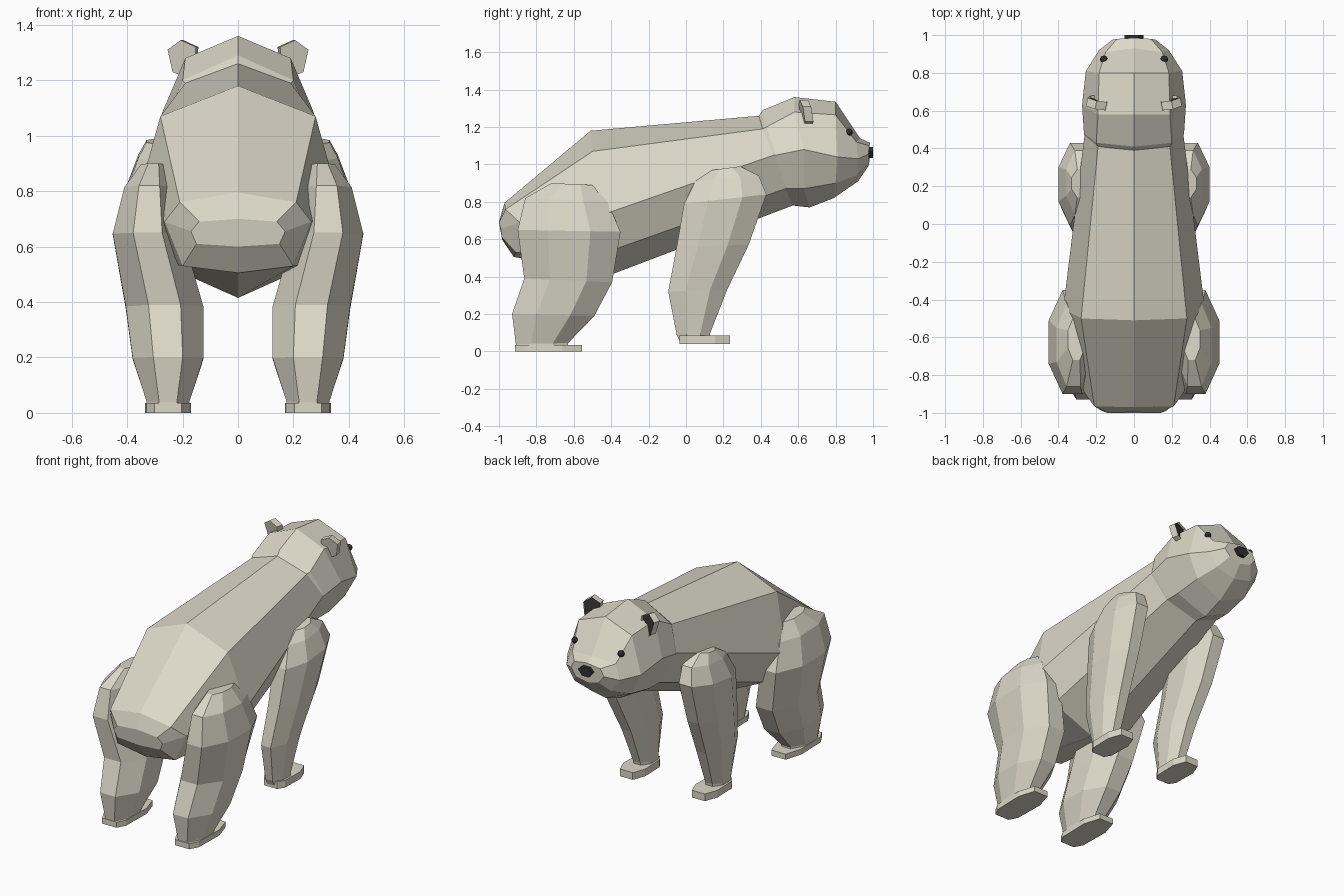
import bpy, bmesh, math
from mathutils import Vector, Matrix

if "Cube" in bpy.data.objects:
    bpy.data.objects.remove(bpy.data.objects["Cube"])


def material(name, col):
    m = bpy.data.materials.new(name)
    m.diffuse_color = (*col, 1)
    m.use_nodes = True
    m.node_tree.nodes["Principled BSDF"].inputs["Base Color"].default_value = m.diffuse_color
    return m


FUR = material("fur", (0.72, 0.69, 0.58))
DARK = material("dark", (0.03, 0.03, 0.03))


def finish(name, bm, mats, mirror=False):
    bmesh.ops.recalc_face_normals(bm, faces=bm.faces)
    me = bpy.data.meshes.new(name)
    bm.to_mesh(me)
    bm.free()
    for m in mats:
        me.materials.append(m)
    ob = bpy.data.objects.new(name, me)
    bpy.context.collection.objects.link(ob)
    if mirror:
        ob.modifiers.new("Mirror", 'MIRROR').use_mirror_merge = False
    return ob


def loft(bm, rings):
    """Skin a list of closed point rings and cap both ends."""
    vs = [[bm.verts.new(p) for p in r] for r in rings]
    n = len(vs[0])
    for a, b in zip(vs, vs[1:]):
        for i in range(n):
            j = (i + 1) % n
            bm.faces.new((a[i], a[j], b[j], b[i]))
    bm.faces.new(vs[0])
    return bm.faces.new(vs[-1])


def mirrored(half):
    """Half section from top centre to bottom centre -> full ring."""
    return half + [(-x, y, z) for x, y, z in half[-2:0:-1]]


# torso: rump to neck, each half section runs top to bottom
torso = [
    [(0, -.995, .70), (.14, -1.0, .69), (.17, -.99, .655), (.15, -.985, .61), (0, -.985, .60)],
    [(0, -.97, .795), (.21, -.965, .76), (.265, -.89, .69), (.20, -.91, .53), (0, -.92, .505)],
    [(0, -.51, 1.18), (.28, -.50, 1.07), (.375, -.45, .73), (.28, -.40, .54), (0, -.39, .415)],
    [(0, .39, 1.26), (.19, .41, 1.19), (.262, .47, 1.05), (.19, .53, .87), (0, .57, .78)],
]
# head: brow to muzzle
head = [
    [(0, .41, 1.29), (.20, .43, 1.20), (.265, .48, 1.05), (.19, .54, .87), (0, .575, .78)],
    [(0, .58, 1.36), (.19, .58, 1.28), (.275, .63, 1.08), (.19, .63, .87), (0, .66, .77)],
    [(0, .80, 1.335), (.185, .80, 1.265), (.255, .81, 1.04), (.18, .80, .90), (0, .79, .82)],
    [(0, .93, 1.14), (.15, .91, 1.12), (.185, .92, 1.03), (.13, .92, .945), (0, .92, .91)],
    [(0, .985, 1.115), (.09, .98, 1.10), (.115, .975, 1.055), (.08, .98, 1.01), (0, .975, .99)],
]
bm = bmesh.new()
loft(bm, [mirrored(r) for r in torso + head])
finish("body_and_head", bm, [FUR])


def leg(name, sections, foot, foot_z):
    """sections: x min, x max, y back, y front, z back, z front."""
    bm = bmesh.new()
    rings = []
    for x0, x1, y0, y1, z0, z1 in sections:
        ring = []
        for k in range(8):
            a = math.pi / 8 + k * math.pi / 4
            c, s = math.cos(a) / .924, math.sin(a) / .924
            ring.append(((x0 + x1) / 2 + c * (x1 - x0) / 2,
                         (y0 + y1) / 2 + s * (y1 - y0) / 2,
                         (z0 + z1) / 2 + s * (z1 - z0) / 2))
        rings.append(ring)
    loft(bm, rings)
    # flat paw plate
    x0, x1, y0, y1 = foot
    cx, w = (x0 + x1) / 2, (x1 - x0) / 2
    outline = [(-.6, 0), (-.95, .15), (-1, .7), (-.6, 1), (.6, 1), (1, .7), (.95, .15), (.6, 0)]
    loft(bm, [[(cx + u * w, y0 + v * (y1 - y0), z) for u, v in outline] for z in foot_z])
    finish(name, bm, [FUR], True)


leg("hind_leg", [
    (.26, .35, -.72, -.50, .90, .89),
    (.23, .41, -.86, -.42, .82, .80),
    (.20, .452, -.90, -.35, .65, .64),
    (.125, .405, -.865, -.395, .39, .37),
    (.125, .38, -.93, -.49, .20, .19),
    (.175, .33, -.91, -.63, .04, .045),
    (.175, .33, -.91, -.63, 0, 0),
], (.17, .335, -.915, -.555), (0, .035))

leg("front_leg", [
    (.23, .33, .14, .29, .97, .99),
    (.20, .36, .05, .39, .91, .94),
    (.19, .40, -.01, .43, .79, .84),
    (.19, .375, -.05, .335, .56, .57),
    (.18, .34, -.095, .22, .32, .33),
    (.19, .31, -.05, .13, .09, .10),
    (.19, .31, -.03, .12, .045, .045),
], (.175, .325, -.035, .235), (.04, .085))

# ears: five-sided cups with a dark recessed front
bm = bmesh.new()
ear = [(.20, 1.215), (.155, 1.25), (.145, 1.32), (.20, 1.345), (.25, 1.31), (.235, 1.23)]
rings = [[(x, y + (1.28 - z) * .2, z) for x, z in ear] for y in (.62, .665)]
front = loft(bm, rings)
bmesh.ops.inset_region(bm, faces=[front], thickness=.016, depth=0)
bmesh.ops.translate(bm, verts=front.verts, vec=(0, -.015, 0))
front.material_index = 1
bmesh.ops.rotate(bm, verts=bm.verts, cent=(.2, .64, 1.28), matrix=Matrix.Rotation(.2, 3, 'Z'))
finish("ear", bm, [FUR, DARK], True)

# eyes
bm = bmesh.new()
bmesh.ops.create_icosphere(bm, subdivisions=2, radius=.02,
                           matrix=Matrix.Translation((.16, .872, 1.172)))
finish("eye", bm, [DARK], True)

# nose
bm = bmesh.new()
nose = [(-.05, 1.07), (-.025, 1.093), (.025, 1.093), (.05, 1.07), (.022, 1.035), (-.022, 1.035)]
loft(bm, [[(x, y, z) for x, z in nose] for y in (.965, 1.0)])
finish("nose", bm, [DARK])
